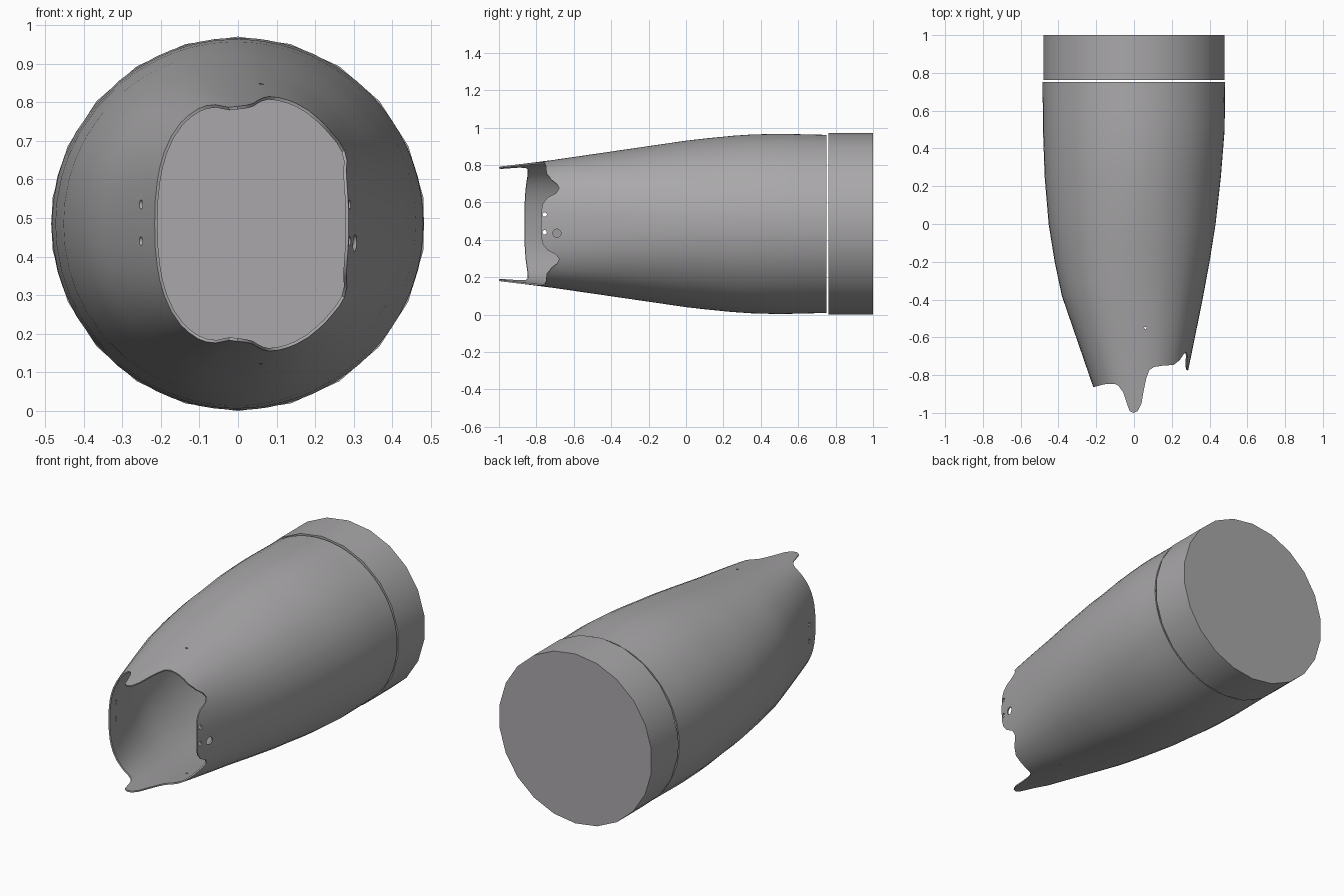
import bpy, bmesh, math
from mathutils import Matrix

if "Cube" in bpy.data.objects:
    bpy.data.objects.remove(bpy.data.objects["Cube"])

ZC = 0.485
grey = bpy.data.materials.new("warm_grey")
grey.diffuse_color = (0.40, 0.39, 0.40, 1)
grey.use_nodes = True
grey.node_tree.nodes["Principled BSDF"].inputs["Base Color"].default_value = grey.diffuse_color


def lerp_table(table, v):
    """Piecewise linear lookup in a list of (key, value)."""
    if v <= table[0][0]:
        return table[0][1]
    for (a, fa), (b, fb) in zip(table, table[1:]):
        if v <= b:
            return fa + (fb - fa) * (v - a) / (b - a)
    return table[-1][1]


# Silhouettes along y
LEFT = [(-1, -0.165), (-0.86, -0.217), (-0.38, -0.382), (-0.2, -0.42), (0, -0.452),
        (0.25, -0.473), (0.5, -0.482), (0.76, -0.484)]
RIGHT = [(-1, 0.235), (-0.76, 0.29), (-0.4, 0.363), (-0.2, 0.40), (0, 0.432),
         (0.25, 0.46), (0.5, 0.48), (0.76, 0.482)]
HALF_HEIGHT = [(-1, 0.306), (-0.75, 0.336), (0, 0.445), (0.2, 0.468), (0.35, 0.478),
               (0.5, 0.482), (0.76, 0.476)]
ROUNDNESS = [(-0.8, 2.5), (-0.4, 2.2), (0.1, 2.0)]

# Wavy front rim: y against section angle (0 = right, 90 = top, 180 = left)
RIM = [(0, -0.775), (9, -0.773), (14.5, -0.765), (20, -0.74), (24, -0.695), (29, -0.678),
       (34, -0.69), (40, -0.72), (50, -0.746), (66, -0.75), (76, -0.757), (81, -0.775),
       (84, -0.82), (86.5, -0.88), (89, -0.95), (92, -0.99), (97, -1.0), (102, -0.99),
       (104, -0.95), (106.5, -0.89), (111, -0.857), (116, -0.846), (130, -0.847),
       (150, -0.858), (165, -0.863), (180, -0.863)]


def section_point(y, t):
    left, right = lerp_table(LEFT, y), lerp_table(RIGHT, y)
    e = 2 / lerp_table(ROUNDNESS, y)
    c, s = math.cos(t), math.sin(t)
    x = (left + right) / 2 + (right - left) / 2 * math.copysign(abs(c) ** e, c)
    z = ZC + lerp_table(HALF_HEIGHT, y) * math.copysign(abs(s) ** e, s)
    return (x, y, z)


def make_object(name, bm):
    me = bpy.data.meshes.new(name)
    bm.to_mesh(me)
    bm.free()
    me.materials.append(grey)
    ob = bpy.data.objects.new(name, me)
    bpy.context.collection.objects.link(ob)
    return ob


def activate(ob):
    bpy.ops.object.select_all(action='DESELECT')
    ob.select_set(True)
    bpy.context.view_layer.objects.active = ob


# Tapered sleeve shell
half = sorted({a for a, _ in RIM} | {5, 45, 58, 71, 123, 140, 158, 173})
angles = half + [360 - a for a in reversed(half[1:-1])]
fixed_rows = [0.752, 0.62, 0.5, 0.35, 0.25, 0.1, 0, -0.1, -0.2, -0.3, -0.38, -0.48, -0.58]
bm = bmesh.new()
rows = []
for y in fixed_rows:
    rows.append([bm.verts.new(section_point(y, math.radians(a))) for a in angles])
for k in (0.33, 0.67, 1.0):
    row = []
    for a in angles:
        rim = lerp_table(RIM, min(a, 360 - a))
        row.append(bm.verts.new(section_point(-0.58 + (rim + 0.58) * k, math.radians(a))))
    rows.append(row)
n = len(angles)
for r0, r1 in zip(rows, rows[1:]):
    for i in range(n):
        j = (i + 1) % n
        bm.faces.new((r0[i], r1[i], r1[j], r0[j]))
bm.normal_update()
bm.faces.ensure_lookup_table()
test = bm.faces[0]
m = test.calc_center_median()
if test.normal.x * m.x + test.normal.z * (m.z - ZC) < 0:
    bmesh.ops.reverse_faces(bm, faces=bm.faces[:])
sleeve = make_object("sleeve", bm)
solid = sleeve.modifiers.new("wall", 'SOLIDIFY')
solid.thickness = 0.008
solid.offset = -1

# Fixing holes: two small cross holes, one larger right hole, one pin hole
bm = bmesh.new()


def drill(radius, length, axis, loc):
    rot = Matrix.Rotation(math.pi / 2, 4, 'Y') if axis == 'X' else Matrix()
    bmesh.ops.create_cone(bm, cap_ends=True, segments=14, radius1=radius, radius2=radius,
                          depth=length, matrix=Matrix.Translation(loc) @ rot)


for z in (0.44, 0.535):
    drill(0.012, 1.2, 'X', (0, -0.756, z))
drill(0.022, 0.2, 'X', (0.3, -0.69, 0.435))
drill(0.006, 1.4, 'Z', (0.06, -0.55, ZC))
cutter = make_object("hole_cutter", bm)
cutter.hide_render = True
cut = sleeve.modifiers.new("holes", 'BOOLEAN')
cut.operation = 'DIFFERENCE'
cut.solver = 'EXACT'
cut.use_self = True
cut.object = cutter
activate(sleeve)
for mod in ("wall", "holes"):
    bpy.ops.object.modifier_apply(modifier=mod)
bpy.data.objects.remove(cutter)
bpy.ops.object.shade_smooth_by_angle(angle=math.radians(40))

# End cap disc behind a thin gap
bm = bmesh.new()
bmesh.ops.create_cone(bm, cap_ends=True, segments=22, radius1=0.485, radius2=0.485, depth=0.238,
                      matrix=Matrix.Translation((0, 0.881, ZC)) @ Matrix.Rotation(math.pi / 2, 4, 'X'))
cap = make_object("end_cap", bm)
activate(cap)
bpy.ops.object.shade_smooth_by_angle(angle=math.radians(40))
